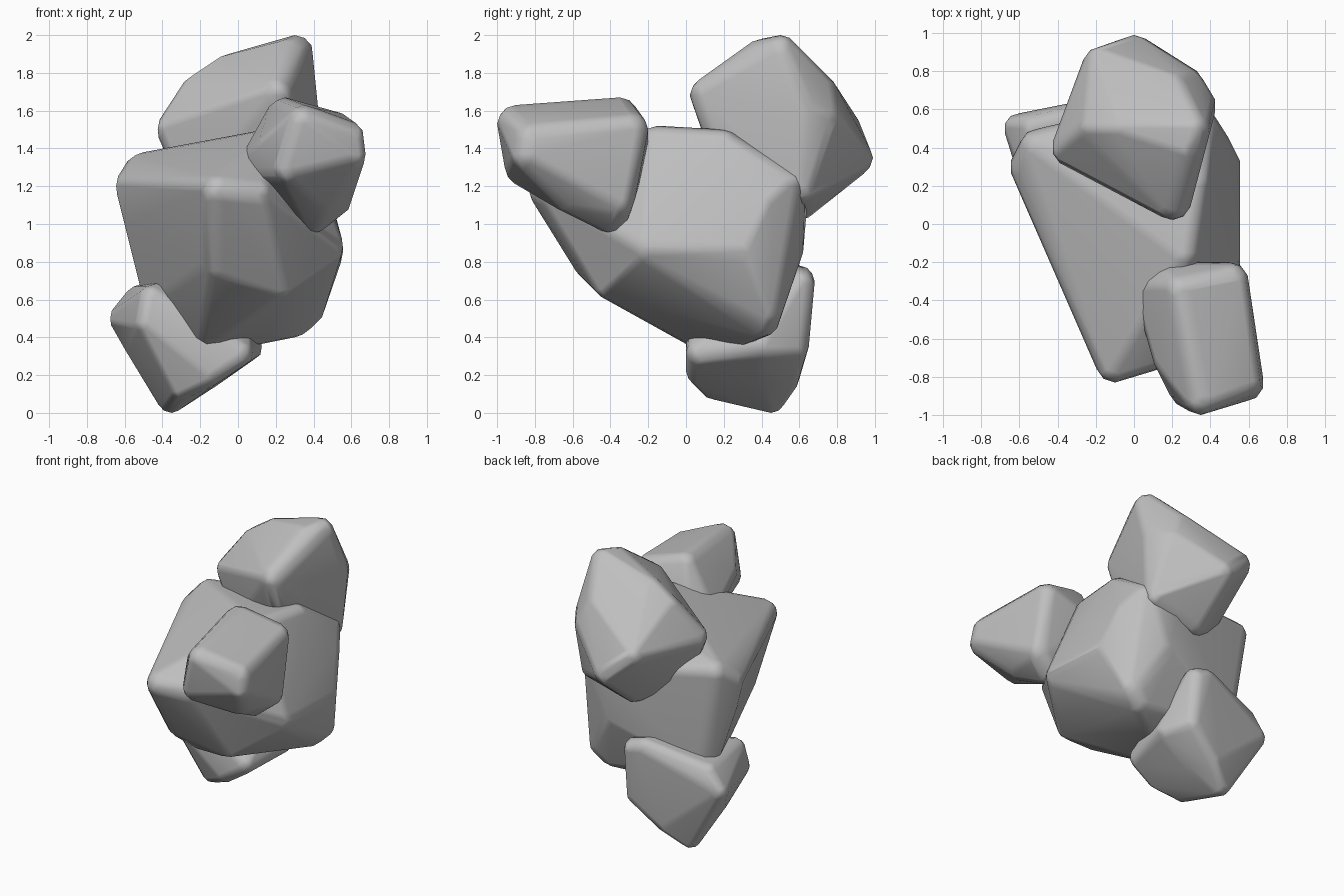
import bpy
import bmesh
from mathutils import Matrix

# Remove the default cube only
cube = bpy.data.objects.get("Cube")
if cube:
    bpy.data.objects.remove(cube, do_unlink=True)

# Single plain stone colour
stone = bpy.data.materials.new("grey_stone")
stone.use_nodes = True
grey = (.52, .52, .52, 1)
stone.diffuse_color = grey
stone.node_tree.nodes["Principled BSDF"].inputs["Base Color"].default_value = grey


def boulder(name, rounding, corners):
    """Stretch a smooth convex skin over small balls placed at the corners."""
    bm = bmesh.new()
    for corner in corners:
        bmesh.ops.create_icosphere(bm, subdivisions=2, radius=rounding,
                                   matrix=Matrix.Translation(corner))
    # Keep only the points of the balls, then wrap them
    bmesh.ops.delete(bm, geom=bm.edges[:], context='EDGES_FACES')
    bmesh.ops.convex_hull(bm, input=bm.verts[:])
    loose = [vert for vert in bm.verts if not vert.link_faces]
    bmesh.ops.delete(bm, geom=loose, context='VERTS')
    bmesh.ops.recalc_face_normals(bm, faces=bm.faces[:])
    for face in bm.faces:
        face.smooth = True
    mesh = bpy.data.meshes.new(name)
    bm.to_mesh(mesh)
    bm.free()
    mesh.materials.append(stone)
    rock = bpy.data.objects.new(name, mesh)
    bpy.context.collection.objects.link(rock)
    # Weight the shading by face area so the broad facets stay calm
    rock.modifiers.new("even_shading", 'WEIGHTED_NORMAL')


# Large central mass, wedge shaped towards the front
boulder("main_rock", .1, [
    # top rim
    (-.5, .4, 1.28), (-.1, -.73, 1.17), (.25, -.15, 1.42), (.3, .2, 1.4),
    # front edge sweeping under
    (.1, -.67, 1.15), (-.1, -.5, .8), (0, -.4, .7), (.2, -.4, .7),
    # left side and underside
    (-.55, .3, 1.2), (-.5, .3, 1), (-.4, .38, .6), (-.15, .05, .45),
    # right side
    (.46, -.2, .88), (.46, .3, .85), (.36, .42, .56),
    (.3, .4, .5), (.1, .3, .46),
    # back
    (.4, .42, 1.1), (.33, .53, 1.2), (.15, .55, 1.2), (.2, .52, .85),
])

# Tall lump at the upper back
boulder("upper_back_rock", .1, [
    # left end and front edge
    (-.33, .4, 1.5), (-.2, .5, 1.7), (-.05, .5, 1.8),
    (.2, .12, 1.68), (.2, .2, 1.45),
    # peak and right shoulder
    (.26, .4, 1.88), (.3, .5, 1.9), (.2, .7, 1.7),
    (.33, .62, 1.6), (.27, .72, 1.55),
    # back and underside
    (0, .89, 1.35), (-.17, .83, 1.5), (0, .6, 1.12),
    (.3, .6, 1.2), (-.2, .4, 1.2),
])

# Lump jutting out at the front
boulder("front_rock", .1, [
    # top rim
    (.25, -.35, 1.57), (.35, -.9, 1.53), (.5, -.3, 1.5),
    # front end
    (.2, -.7, 1.4), (.28, -.86, 1.3), (.57, -.82, 1.45), (.58, -.83, 1.37),
    # root inside the main mass
    (.2, -.3, 1.4), (.1, -.35, 1.3), (.5, -.37, 1.13),
    (.45, -.62, 1.16), (.4, -.4, 1.05),
])

# Foot lump under the back
boulder("lower_rock", .08, [
    # outer end and top rim
    (-.6, .5, .5), (-.52, .5, .6), (-.45, .1, .6), (-.47, .08, .48),
    (-.52, .4, .36), (-.1, .6, .7), (-.02, .6, .68),
    # inner end
    (-.02, .57, .35), (.05, .4, .35), (0, .08, .32),
    # base
    (-.35, .45, .08), (-.22, .52, .18), (-.15, .4, .21),
    (-.3, .15, .15), (-.15, .08, .22),
])
